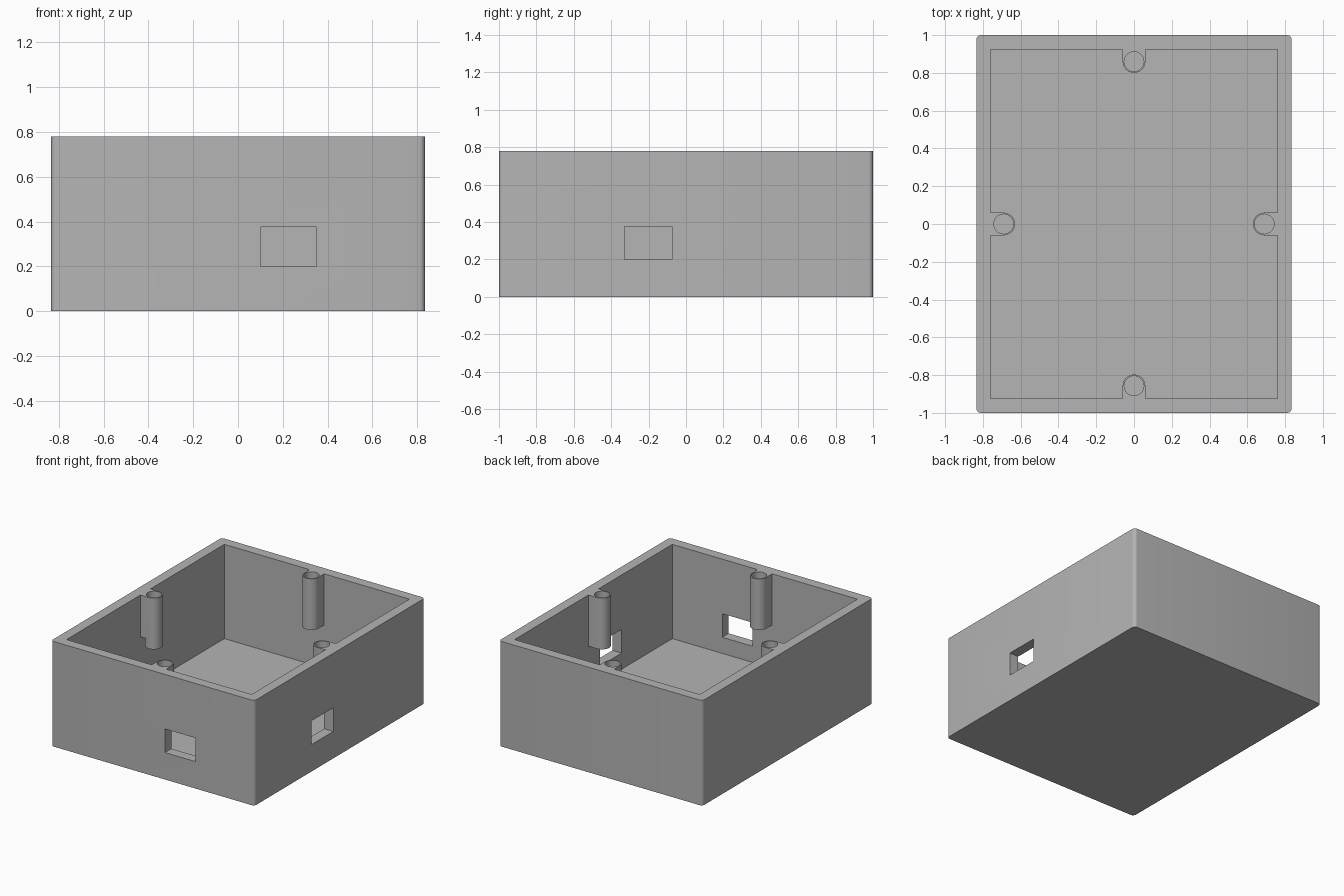
import bpy
import bmesh
import math

cube = bpy.data.objects.get("Cube")
if cube:
    bpy.data.objects.remove(cube, do_unlink=True)

HALF_X, HALF_Y, HEIGHT = 0.835, 1.0, 0.78
WALL, FLOOR, CORNER = 0.075, 0.08, 0.025
POST_R, HOLE_R = 0.06, 0.052
POST_BOTTOM, HOLE_BOTTOM, ABOVE = 0.40, 0.45, 1.0

grey = bpy.data.materials.new("grey_plastic")
grey.use_nodes = True
colour = (0.46, 0.46, 0.46, 1)
grey.diffuse_color = colour
grey.node_tree.nodes["Principled BSDF"].inputs["Base Color"].default_value = colour


def finish(name, bm):
    mesh = bpy.data.meshes.new(name)
    bmesh.ops.recalc_face_normals(bm, faces=bm.faces)
    bm.to_mesh(mesh)
    bm.free()
    mesh.materials.append(grey)
    obj = bpy.data.objects.new(name, mesh)
    bpy.context.collection.objects.link(obj)
    return obj


def prism(name, points, z0, z1):
    """Extrude a flat outline from z0 to z1."""
    bm = bmesh.new()
    face = bm.faces.new([bm.verts.new((x, y, z0)) for x, y in points])
    top = bmesh.ops.extrude_face_region(bm, geom=[face])["geom"]
    for v in top:
        if isinstance(v, bmesh.types.BMVert):
            v.co.z = z1
    return finish(name, bm)


def box(name, x0, x1, y0, y1, z0, z1):
    return prism(name, [(x0, y0), (x1, y0), (x1, y1), (x0, y1)], z0, z1)


def arc(cx, cy, r, start, end, steps):
    return [(cx + r * math.cos(math.radians(start + (end - start) * i / steps)),
             cy + r * math.sin(math.radians(start + (end - start) * i / steps)))
            for i in range(steps + 1)]


def carve(target, cutter):
    cutter.hide_render = True
    mod = target.modifiers.new("carve", "BOOLEAN")
    mod.operation = "DIFFERENCE"
    mod.solver = "EXACT"
    mod.object = cutter
    bpy.context.view_layer.objects.active = target
    bpy.ops.object.modifier_apply(modifier=mod.name)
    bpy.data.objects.remove(cutter, do_unlink=True)


# Outer block with rounded upright corners
outline = []
for k, (sx, sy) in enumerate([(1, 1), (-1, 1), (-1, -1), (1, -1)]):
    outline += arc(sx * (HALF_X - CORNER), sy * (HALF_Y - CORNER), CORNER,
                   90 * k, 90 * k + 90, 6)
case = prism("open_case", outline, 0, HEIGHT)

# Cavity shape, with the four screw posts kept out of it
cavity = box("cavity", WALL - HALF_X, HALF_X - WALL, WALL - HALF_Y, HALF_Y - WALL, FLOOR, ABOVE)
posts = [(0.69, 0, 0), (0, 0.86, 90), (-0.69, 0, 180), (0, -0.857, 270)]
for cx, cy, angle in posts:
    a = math.radians(angle)
    post = prism("post", arc(cx, cy, POST_R, 0, 345, 23) if angle == 180 else
                 arc(cx, cy, POST_R, angle + 90, angle + 270, 16) +
                 [(cx + 0.12 * math.cos(a) + s * POST_R * math.sin(a),
                   cy + 0.12 * math.sin(a) - s * POST_R * math.cos(a)) for s in (1, -1)],
                 POST_BOTTOM, ABOVE + 0.1)
    carve(cavity, post)
# The left-hand web stops a little above the foot of its post
carve(cavity, box("web", -0.81, -0.69, -POST_R, POST_R, POST_BOTTOM + 0.07, ABOVE + 0.1))
carve(case, cavity)

# Screw holes
for cx, cy, angle in posts:
    carve(case, prism("screw_hole", arc(cx, cy, HOLE_R, 0, 348.75, 31), HOLE_BOTTOM, ABOVE))

# Connector openings in the front and side walls
carve(case, box("front_opening", 0.10, 0.35, -1.1, -0.85, 0.20, 0.375))
carve(case, box("side_opening", 0.72, 0.95, -0.33, -0.075, 0.20, 0.375))

# Smooth the rounded surfaces and keep the edges crisp
bpy.ops.object.select_all(action="DESELECT")
case.select_set(True)
bpy.context.view_layer.objects.active = case
bpy.ops.object.shade_smooth_by_angle(angle=math.radians(30))
